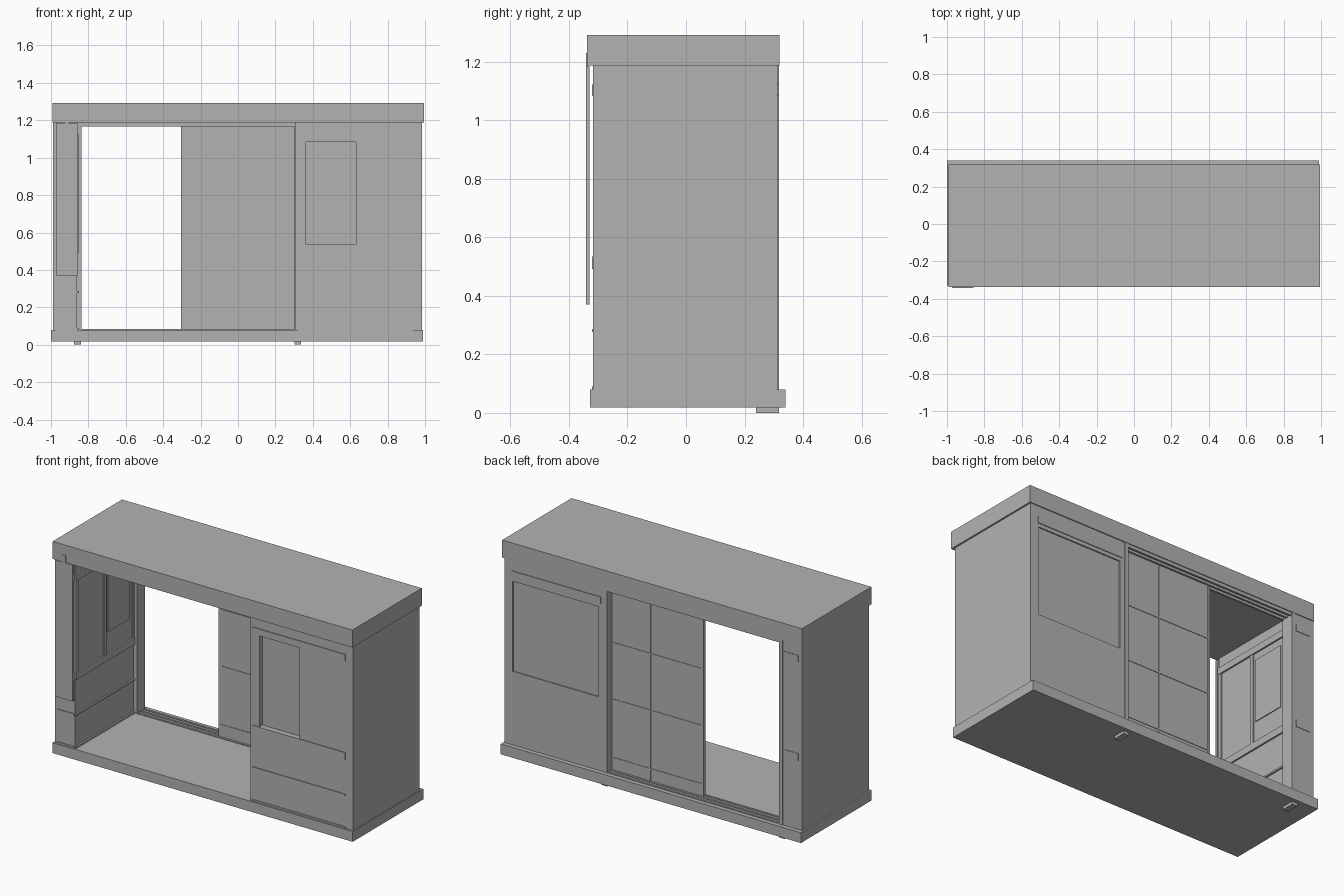
import bpy

cube = bpy.data.objects.get("Cube")
if cube:
    bpy.data.objects.remove(cube, do_unlink=True)

grey = bpy.data.materials.new("plain_grey")
grey.use_nodes = True
tone = (0.45, 0.45, 0.45, 1)
grey.diffuse_color = tone
grey.node_tree.nodes["Principled BSDF"].inputs["Base Color"].default_value = tone


def box(name, x, y, z):
    """Axis-aligned box from its (low, high) range on each axis."""
    verts = [(a, b, c) for a in x for b in y for c in z]
    faces = [(0, 1, 3, 2), (4, 6, 7, 5), (0, 4, 5, 1), (2, 3, 7, 6), (0, 2, 6, 4), (1, 5, 7, 3)]
    mesh = bpy.data.meshes.new(name)
    mesh.from_pydata(verts, [], faces)
    mesh.materials.append(grey)
    obj = bpy.data.objects.new(name, mesh)
    bpy.context.collection.objects.link(obj)
    return obj


FRONT, BACK = -0.317, 0.317
FLOOR, CEILING = 0.08, 1.187
WALL = (FLOOR, CEILING)
WINDOW = (0.535, 1.085)
RAILS = {"upper": (1.083, 1.123), "middle": (0.492, 0.535),
         "lower": (0.276, 0.286), "skirting": (FLOOR, 0.09)}

# Floor slab, roof slab and feet
box("base", (-1, 0.99), (-0.328, 0.34), (0.018, FLOOR))
box("roof", (-0.992, 0.995), (-0.338, 0.319), (CEILING, 1.292))
for side, x in (("left", 0.32), ("right", -0.858)):
    box(side + "_foot", (x - 0.018, x + 0.018), (0.239, BACK), (0, 0.02))

# Narrow wall block with rails on its front, back and inner face
box("narrow_wall", (-0.99, -0.86), (FRONT, 0.314), WALL)
for name, z in RAILS.items():
    box("narrow_front_rail_" + name, (-0.975, -0.86), (-0.322, FRONT), z)
    box("narrow_inner_rail_" + name, (-0.86, -0.85), (FRONT, 0.26), z)
for name in ("upper", "middle"):
    box("narrow_back_rail_" + name, (-0.965, -0.87), (0.31, 0.317), RAILS[name])

# Inner window framing on the narrow wall
for name, y in (("front", (FRONT, -0.29)), ("middle", (-0.05, -0.025)), ("rear", (0.225, 0.25))):
    box("inner_stile_" + name, (-0.86, -0.853), y, WINDOW)
box("inner_panel", (-0.86, -0.855), (-0.01, 0.2), (0.66, 1.04))

# Wide wall block: core plus front skin pieces around a recessed window
box("wide_wall_core", (0.325, 0.985), (-0.287, 0.306), WALL)
box("wide_front_top", (0.325, 0.985), (FRONT, -0.287), (WINDOW[1], CEILING))
box("wide_front_bottom", (0.325, 0.985), (FRONT, -0.287), (FLOOR, WINDOW[0]))
box("wide_front_stile", (0.325, 0.363), (FRONT, -0.287), WINDOW)
box("wide_front_panel", (0.63, 0.985), (FRONT, -0.287), WINDOW)
for name, z in RAILS.items():
    box("wide_front_rail_" + name, (0.32, 0.935), (-0.322, FRONT), z)

# Back skin of the wide wall, framing a shallow panel
box("wide_back_top", (0.325, 0.985), (0.306, 0.313), (1.06, CEILING))
box("wide_back_bottom", (0.325, 0.985), (0.306, 0.313), (FLOOR, 0.52))
box("wide_back_outer_stile", (0.93, 0.985), (0.306, 0.313), (0.52, 1.06))
box("wide_back_inner_stile", (0.325, 0.36), (0.306, 0.313), (0.52, 1.06))
box("wide_back_rail", (0.345, 0.935), (0.313, BACK), RAILS["upper"])

# Door posts front and back, lintels and floor tracks
for side, x in (("right", (-0.862, -0.837)), ("left", (0.303, 0.328))):
    box(side + "_back_post", x, (0.24, BACK), WALL)
box("left_front_post", (0.305, 0.328), (FRONT, -0.28), WALL)
for i, y in enumerate((0.24, 0.271, 0.302)):
    box(f"lintel_strip_{i}", (-0.85, 0.315), (y, y + 0.012), (1.167, CEILING))
    box(f"floor_track_{i}", (-0.85, 0.315), (y, y + 0.012), (FLOOR, 0.085))

# Sliding door with thin battens
box("sliding_door", (-0.305, 0.305), (0.255, 0.268), (0.083, 1.175))
for i, z in enumerate((0.15, 0.5, 0.84)):
    box(f"door_batten_{i}", (-0.305, 0.303), (0.252, 0.271), (z, z + 0.008))
box("door_upright", (0.045, 0.053), (0.252, 0.271), (0.083, 1.17))
box("door_edge", (-0.305, -0.29), (0.252, 0.271), (0.083, 1.17))

# Hanging board and its strap
box("hanging_board", (-0.973, -0.857), (-0.341, -0.329), (0.37, 1.186))
box("board_strap", (-0.925, -0.905), (-0.341, -0.336), (1.18, 1.23))
